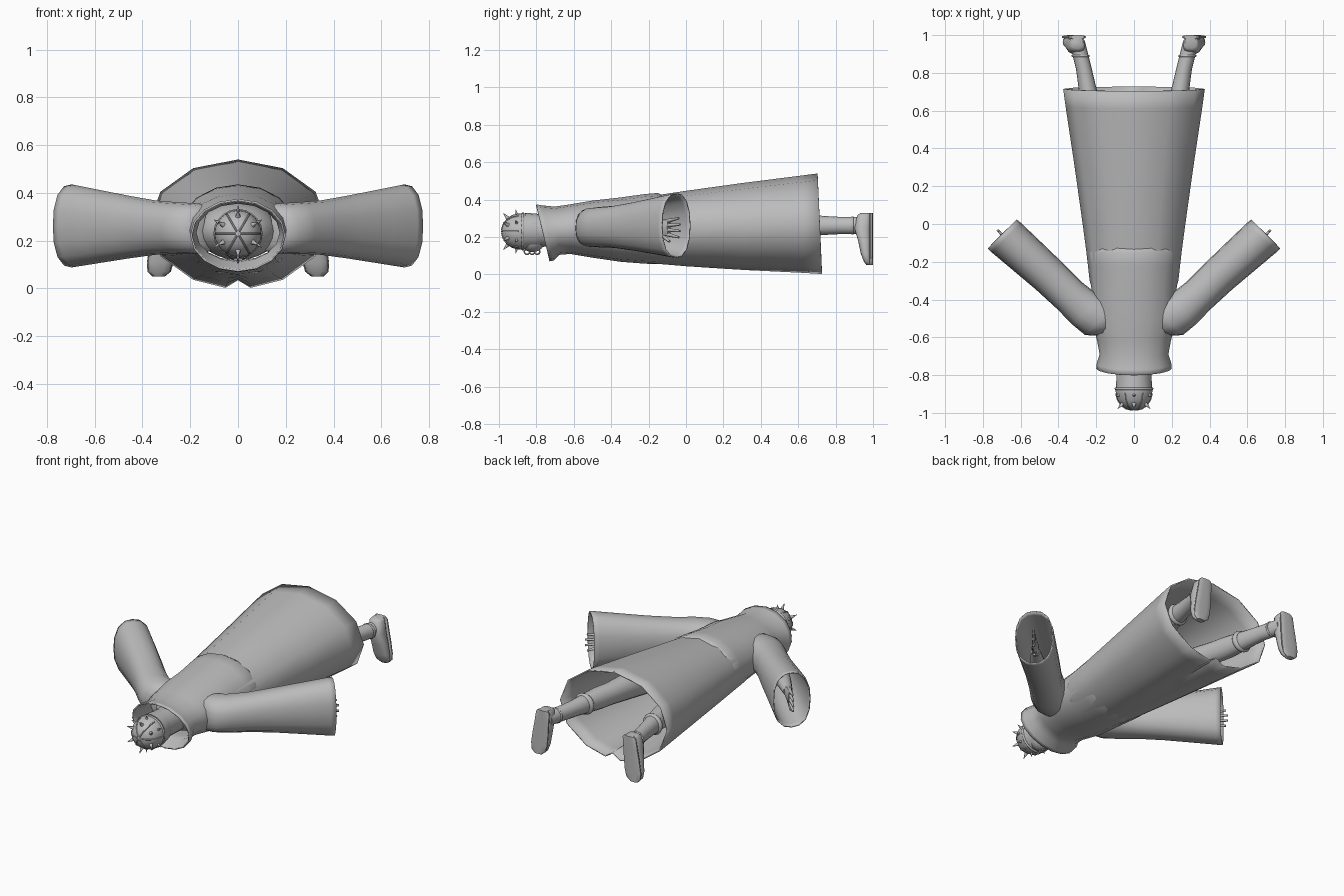
import bpy, bmesh, math
from mathutils import Vector, Matrix

cube = bpy.data.objects.get("Cube")
if cube:
    bpy.data.objects.remove(cube)

grey = bpy.data.materials.new("plain grey")
grey.use_nodes = True
GREY = (0.5, 0.5, 0.5, 1)
grey.diffuse_color = GREY
grey.node_tree.nodes["Principled BSDF"].inputs["Base Color"].default_value = GREY

X, Y, Z = Vector((1, 0, 0)), Vector((0, 1, 0)), Vector((0, 0, 1))


def finish(name, bm, angle=45):
    """Turn a bmesh into a smooth shaded grey object."""
    bmesh.ops.recalc_face_normals(bm, faces=bm.faces)
    mesh = bpy.data.meshes.new(name)
    bm.to_mesh(mesh)
    bm.free()
    mesh.materials.append(grey)
    ob = bpy.data.objects.new(name, mesh)
    bpy.context.collection.objects.link(ob)
    bpy.ops.object.select_all(action='DESELECT')
    ob.select_set(True)
    bpy.context.view_layer.objects.active = ob
    bpy.ops.object.shade_smooth_by_angle(angle=math.radians(angle))
    return ob


def ring(centre, u, v, ru, rv, n=12, power=2.0):
    """Closed superellipse section in the plane of u and v."""
    pts = []
    for i in range(n):
        a = 2 * math.pi * i / n
        c, s = math.cos(a), math.sin(a)
        k = (abs(c) ** power + abs(s) ** power) ** (-1 / power)
        pts.append(Vector(centre) + u * (ru * c * k) + v * (rv * s * k))
    return pts


def loft(name, rings, cap=False, angle=45, thick=0):
    bm = bmesh.new()
    loops = [[bm.verts.new(p) for p in r] for r in rings]
    for a, b in zip(loops, loops[1:]):
        for i in range(len(a)):
            j = (i + 1) % len(a)
            bm.faces.new((a[i], a[j], b[j], b[i]))
    if cap:
        bm.faces.new(loops[0])
        bm.faces.new(loops[-1])
    ob = finish(name, bm, angle)
    if thick:
        mod = ob.modifiers.new("cloth thickness", 'SOLIDIFY')
        mod.thickness = thick
        mod.offset = -1
    return ob


def ball(name, centre, size):
    bm = bmesh.new()
    bmesh.ops.create_uvsphere(bm, u_segments=20, v_segments=12, radius=1,
                              matrix=Matrix.Translation(centre) @ Matrix.Diagonal((*size, 1)))
    return finish(name, bm)


def cone(name, base, direction, length, r1, r2=0.0, n=10):
    d = Vector(direction).normalized()
    u = d.orthogonal().normalized()
    v = d.cross(u)
    base = Vector(base)
    rings = [ring(base, u, v, r1, r1, n),
             ring(base + d * length, u, v, max(r2, 0.0005), max(r2, 0.0005), n)]
    return loft(name, rings, True)


def hoop(name, centre, u, v, radius, tube):
    """Torus lying in the plane of u and v."""
    w = u.cross(v)
    rings = []
    for i in range(21):
        a = 2 * math.pi * i / 20
        out = u * math.cos(a) + v * math.sin(a)
        rings.append(ring(Vector(centre) + out * radius, out, w, tube, tube, 8))
    return loft(name, rings)


# Skirt: flaring tube with a notched front opening along the underside
def skirt_ring(y, rx, low, high):
    mid, rz = (low + high) / 2, (high - low) / 2
    open_ = max(0, (y + 0.2) / 0.92)
    pts = []
    for deg in list(range(-60, 241, 30)) + [262, 270, 278]:
        a = math.radians(deg)
        z = mid + rz * math.sin(a) + (0.035 * open_ if deg == 270 else 0)
        pts.append(Vector((rx * math.cos(a), y - 0.012 * math.sin(a) * open_, z)))
    return pts


skirt = [(-0.42, 0.20, 0.085, 0.385), (-0.3, 0.235, 0.07, 0.405), (-0.15, 0.252, 0.055, 0.425),
         (0, 0.272, 0.042, 0.447), (0.3, 0.314, 0.022, 0.488), (0.62, 0.362, 0.006, 0.528),
         (0.715, 0.375, 0.0, 0.54)]
loft("robe_skirt", [skirt_ring(*s) for s in skirt], thick=0.008)

# Upper robe with slanted collar
top = [(-0.765, 0.20, 0.07, 0.375, 0.23), (-0.74, 0.198, 0.075, 0.37, 0.22),
       (-0.69, 0.182, 0.105, 0.363, 0.1), (-0.62, 0.195, 0.11, 0.375, 0),
       (-0.5, 0.225, 0.09, 0.395, 0), (-0.35, 0.225, 0.068, 0.412, 0),
       (-0.22, 0.238, 0.058, 0.43, 0), (-0.15, 0.245, 0.055, 0.436, 0),
       (-0.12, 0.235, 0.065, 0.42, 0)]
loft("robe_top", [ring((0, y, (lo + hi) / 2), X, Z - Y * k, rx, (hi - lo) / 2, 16)
                  for y, rx, lo, hi, k in top], thick=0.008)

# Body hidden under the collar, and neck
ball("inner_body", (0, -0.5, 0.24), (0.17, 0.2, 0.12))
loft("neck", [ring((0, y, 0.235), X, Z, r, r, 20)
              for y, r in ((-0.6, 0.09), (-0.74, 0.085), (-0.8, 0.09), (-0.86, 0.095))], True)

# Head and domed helmet
dome = [(-0.78, 0.085), (-0.8, 0.093), (-0.865, 0.095), (-0.875, 0.098), (-0.895, 0.096),
        (-0.93, 0.088), (-0.96, 0.068), (-0.978, 0.042), (-0.986, 0.01)]
loft("helmet", [ring((0, y, 0.23), X, Z, r, r, 24) for y, r in dome], True)
hoop("helmet_band", (0, -0.872, 0.23), X, Z, 0.096, 0.007)
ball("face", (0, -0.82, 0.19), (0.07, 0.07, 0.07))
for i in range(3):
    hoop("chin_ring", (0, -0.85 + 0.027 * i, 0.122), Y, Z, 0.014, 0.004)

# Helmet ribs and spikes
for i in range(6):
    a = math.radians(30 + 60 * i)
    out = X * math.cos(a) + Z * math.sin(a)
    hub = Vector((0, 0, 0.23))
    cone("helmet_spike", hub + out * 0.068 - Y * 0.95, out - Y * 0.9, 0.042, 0.012)
    cone("helmet_side_spike", hub + out * 0.088 - Y * 0.905, out - Y * 0.2, 0.03, 0.009)
    b = a + math.radians(30)
    rib = X * math.cos(b) + Z * math.sin(b)
    path = [hub + rib * r + Y * y for y, r in dome[4:]]
    loft("helmet_rib", [ring(p, rib.cross(Y), rib - Y, 0.004, 0.003, 6) for p in path], True)

for side in (1, -1):
    S = Vector((side, 1, 0)).normalized()      # along the arm
    P = Vector((side, -1, 0)).normalized()     # across the arm
    tag = "left" if side > 0 else "right"

    # Sleeve widening to an open cuff
    sleeve = [(0.1, -0.55, 0.06, 0.09), (0.17, -0.5, 0.125, 0.105), (0.25, -0.46, 0.105, 0.108),
              (0.34, -0.38, 0.097, 0.113), (0.45, -0.275, 0.1, 0.13), (0.58, -0.158, 0.106, 0.153),
              (0.675, -0.073, 0.11, 0.17), (0.698, -0.053, 0.109, 0.174)]
    loft(tag + "_sleeve", [ring((side * x, y, 0.25 + 0.02 * (x - 0.1)), P, Z, w, h, 16, 2.4)
                           for x, y, w, h in sleeve], thick=0.007)

    # Forearm, palm, fingers and thumb inside the cuff
    wrist = Vector((side * 0.6, -0.155, 0.25))
    loft(tag + "_forearm", [ring(wrist + S * d, P, Z, r, r)
                            for d, r in ((-0.4, 0.06), (-0.15, 0.045), (0, 0.028))], True)
    loft(tag + "_palm", [ring(wrist + S * d, P, Z, w, h, 12, 2.6)
                         for d, w, h in ((-0.02, 0.022, 0.028), (0.04, 0.02, 0.045),
                                         (0.09, 0.013, 0.045))], True)
    for i in range(4):
        start = wrist + S * 0.08 + Z * (0.024 * (i - 1.5))
        aim = S + Z * (0.12 * (i - 1.5))
        cone(tag + "_finger", start, aim, 0.1 - 0.01 * abs(i - 1.5), 0.011, 0.006, 8)
    cone(tag + "_thumb", wrist + S * 0.03 - Z * 0.035, S - Z * 0.6, 0.075, 0.013, 0.007, 8)

    # Leg, boot shaft and cuff
    leg = [(0.1, -0.1, 0.085), (0.15, 0.2, 0.08), (0.2, 0.48, 0.06), (0.22, 0.57, 0.06),
           (0.25, 0.74, 0.046), (0.265, 0.82, 0.042), (0.285, 0.9, 0.042), (0.3, 0.96, 0.042)]
    loft(tag + "_leg", [ring((side * x, y, 0.262), X, Z, r, r * 1.1, 16) for x, y, r in leg], True)
    hoop(tag + "_boot_cuff", (side * 0.238, 0.67, 0.262), X, Z, 0.05, 0.016)
    hoop(tag + "_ankle_strap", (side * 0.283, 0.89, 0.262), X, Z, 0.043, 0.006)

    # Foot from heel to toe, with a flat sole
    foot = [(0.328, 0.03, 0.93), (0.315, 0.042, 0.915), (0.25, 0.045, 0.9), (0.18, 0.05, 0.92),
            (0.11, 0.052, 0.935), (0.07, 0.045, 0.95), (0.05, 0.022, 0.965)]
    for part, grow, low, high in (("_foot", 0, None, 0.988), ("_sole", 0.004, 0.98, 1.0)):
        rings = []
        for z, w, y in foot:
            a = low or y
            x = 0.305 + 0.12 * (0.28 - z)
            rings.append(ring((side * x, (a + high) / 2, z), X, Y, w + grow, (high - a) / 2, 16, 3))
        loft(tag + part, rings, True)
